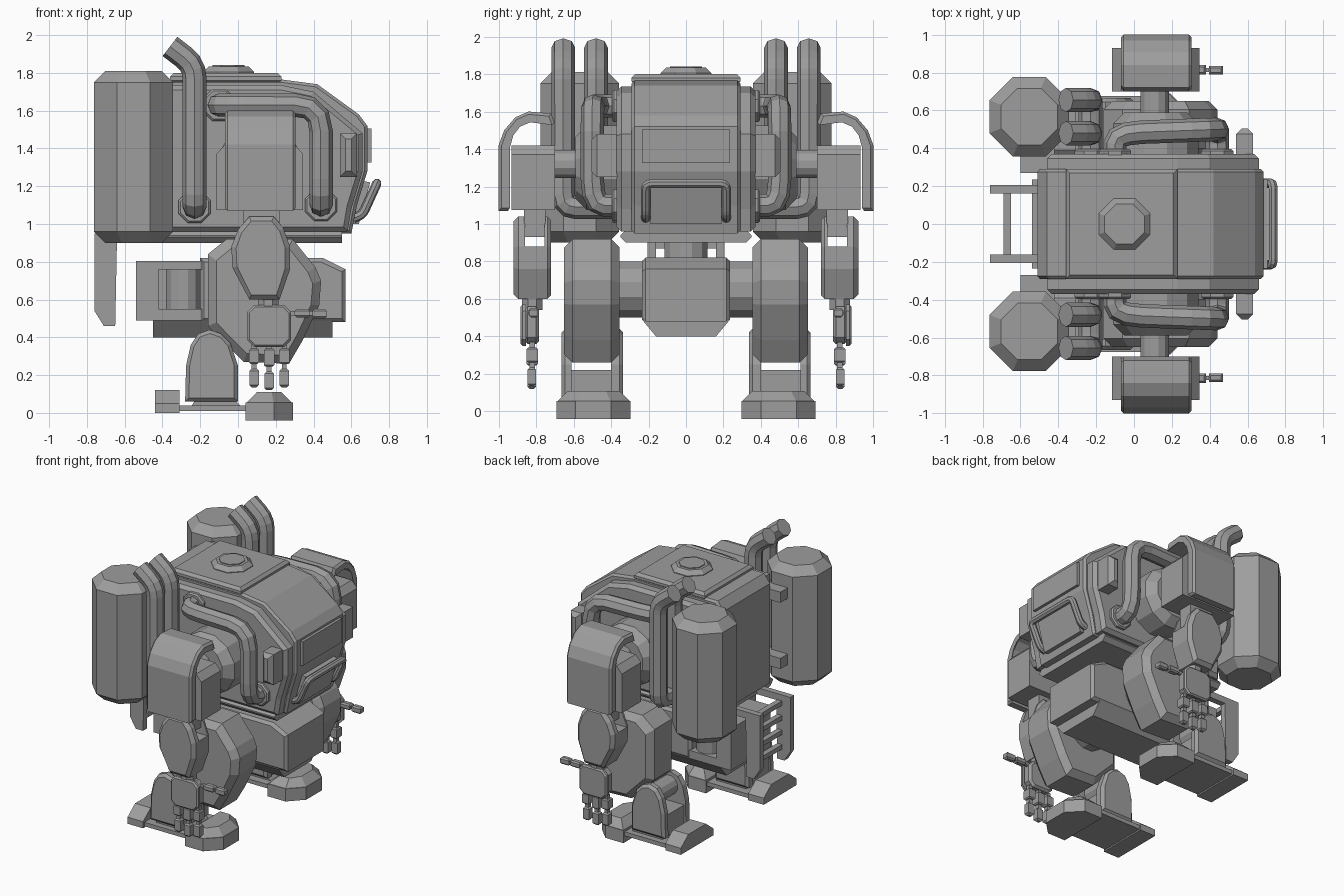
import bpy, bmesh, math
from mathutils import Vector

old = bpy.data.objects.get("Cube")
if old:
    bpy.data.objects.remove(old, do_unlink=True)

steel = bpy.data.materials.new("plain_grey")
steel.use_nodes = True
GREY = (0.34, 0.34, 0.34, 1)
steel.diffuse_color = GREY
steel.node_tree.nodes["Principled BSDF"].inputs["Base Color"].default_value = GREY


def finish(name, data, pair):
    data.materials.append(steel)
    ob = bpy.data.objects.new(name, data)
    bpy.context.collection.objects.link(ob)
    if pair:
        m = ob.modifiers.new("other_side", 'MIRROR')
        m.use_axis = (False, True, False)
        m.use_mirror_merge = False
    return ob


def prism(name, pts, axis, lo, hi, c_lo=0.0, c_hi=None, pair=False):
    """Extrude an outline along an axis, with chamfered end caps."""
    c_hi = c_lo if c_hi is None else c_hi
    a0, a1 = min(p[0] for p in pts), max(p[0] for p in pts)
    b0, b1 = min(p[1] for p in pts), max(p[1] for p in pts)
    ca, cb, ha, hb = (a0 + a1) / 2, (b0 + b1) / 2, (a1 - a0) / 2, (b1 - b0) / 2
    rings = [(lo, c_lo)]
    if c_lo:
        rings.append((lo + c_lo, 0))
    if c_hi:
        rings.append((hi - c_hi, 0))
    rings.append((hi, c_hi))
    bm = bmesh.new()
    loops = []
    for t, c in rings:
        loop = []
        for a, b in pts:
            a, b = ca + (a - ca) * (1 - c / ha), cb + (b - cb) * (1 - c / hb)
            co = {'x': (t, a, b), 'y': (a, t, b), 'z': (a, b, t)}[axis]
            loop.append(bm.verts.new(co))
        loops.append(loop)
    n = len(pts)
    for p, q in zip(loops, loops[1:]):
        for i in range(n):
            j = (i + 1) % n
            bm.faces.new((p[i], p[j], q[j], q[i]))
    bm.faces.new(loops[0])
    bm.faces.new(loops[-1])
    bmesh.ops.recalc_face_normals(bm, faces=bm.faces)
    me = bpy.data.meshes.new(name)
    bm.to_mesh(me)
    bm.free()
    return finish(name, me, pair)


def ngon(a, b, r, n=8):
    r /= math.cos(math.pi / n)
    return [(a + r * math.cos(math.tau * (i + .5) / n), b + r * math.sin(math.tau * (i + .5) / n))
            for i in range(n)]


def rect(a0, a1, b0, b1, c=0.0):
    """Rectangle outline with optional cut corners."""
    if not c:
        return [(a0, b0), (a1, b0), (a1, b1), (a0, b1)]
    return [(a0 + c, b0), (a1 - c, b0), (a1, b0 + c), (a1, b1 - c),
            (a1 - c, b1), (a0 + c, b1), (a0, b1 - c), (a0, b0 + c)]


def box(name, x, y, z, c=0.0, pair=False):
    return prism(name, rect(*x, *y), 'z', *z, c, pair=pair)


def tube(name, path, r, pair=False, bend=0.1):
    """Faceted pipe along a path with rounded bends."""
    P = [Vector(p) for p in path]
    pts = [P[0]]
    for a, b, c in zip(P, P[1:], P[2:]):
        u = b + (a - b).normalized() * min(bend, (a - b).length * .45)
        v = b + (c - b).normalized() * min(bend, (c - b).length * .45)
        pts += [u * (1 - t) ** 2 + b * 2 * t * (1 - t) + v * t * t for t in (0, .33, .67, 1)]
    pts.append(P[-1])
    cu = bpy.data.curves.new(name, 'CURVE')
    cu.dimensions = '3D'
    cu.bevel_depth, cu.bevel_resolution, cu.use_fill_caps = r, 2, True
    s = cu.splines.new('POLY')
    s.points.add(len(pts) - 1)
    s.use_smooth = False
    for sp, p in zip(s.points, pts):
        sp.co = (*p, 1)
    return finish(name, cu, pair)


# Hull: raised centre, wider sides, floor and roof
core = [(-.51, .95), (.6, .95), (.63, 1.1), (.685, 1.28), (.685, 1.52), (.64, 1.58), (.42, 1.74),
        (.23, 1.765), (-.46, 1.765), (-.51, 1.7)]
side = [(-.46, .96), (.58, .96), (.6, 1.08), (.66, 1.28), (.66, 1.48), (.4, 1.7), (.23, 1.735),
        (-.46, 1.735)]
prism("hull_core", core, 'y', -.29, .29, .015)
prism("hull_sides", side, 'y', -.37, .37, .025)
prism("hull_floor", rect(-.35, .35, .9, .97, .03), 'x', -.48, .55)
box("roof_plate", (-.36, .23), (-.29, .29), (1.74, 1.8), .02)
prism("hatch_rim", ngon(-.05, 0, .135), 'z', 1.78, 1.835, 0, .03)
prism("hatch_lid", ngon(-.05, 0, .085), 'z', 1.8, 1.841)

# Front window, lower grille and grab bar
box("window_panel", (.67, .706), (-.235, .235), (1.325, 1.505))
prism("grille_panel", [(.6, 1.0), (.64, 1.0), (.7, 1.22), (.6, 1.24)], 'y', -.19, .19)
tube("grab_bar", [(.61, -.215, 1.03), (.66, -.215, 1.05), (.735, -.215, 1.215),
                  (.735, .215, 1.215), (.66, .215, 1.05), (.61, .215, 1.03)], .025, bend=.03)
prism("side_lamp", rect(.54, .63, 1.25, 1.48), 'y', .36, .505, 0, .03, True)

# Side hoses and exhaust pipes with collars
tube("side_hose", [(-.1, .35, 1.63), (-.1, .48, 1.63), (.44, .5, 1.63), (.44, .5, 1.1),
                   (.44, .35, 1.1)], .062, True, .14)
for x, z in ((-.1, 1.63), (.44, 1.1), (-.23, 1.09)):
    prism("pipe_collar", ngon(x, z, .085), 'y', .36, .395, 0, .01, True)
for y in (.48, .655):
    tube("exhaust_pipe", [(-.23, .35, 1.09), (-.23, y, 1.09), (-.23, y, 1.84), (-.36, y, 1.94)],
         .064, True, .07)

# Rear tanks and their brackets
prism("rear_tank", ngon(-.553, .567, .21), 'z', .9, 1.81, .06, pair=True)
for z in (1.08, 1.58):
    box("tank_bracket", (-.6, -.42), (.27, .4), (z, z + .08), pair=True)

# Rear ladder
rail = [(-.76, .95), (-.64, .95), (-.65, .46), (-.71, .46), (-.76, .54)]
prism("ladder_rail", rail, 'y', .16, .205, pair=True)
box("ladder_mount", (-.76, -.48), (.16, .205), (.9, .95), pair=True)
for i in range(4):
    z = .54 + i * .11
    box("ladder_rung", (-.69, -.65), (-.17, .17), (z, z + .035))

# Waist and pelvis
prism("waist", ngon(.06, 0, .115, 12), 'z', .78, .92)
pelvis = [(-.48, .48), (-.43, .4), (.48, .4), (.57, .48), (.57, .76), (.45, .82), (-.2, .82),
          (-.2, .48)]
prism("pelvis_front", [(-.2, .48), (.57, .48), (.57, .76), (.45, .82), (-.2, .82)], 'y',
      -.235, .235, .02)
prism("pelvis_keel", [(-.235, .49), (-.16, .4), (.16, .4), (.235, .49)], 'x', -.45, .5)
box("pelvis_rear", (-.54, -.42), (-.235, .235), (.49, .805))
box("pelvis_spine", (-.45, -.15), (-.12, .12), (.5, .8))
for z0, z1 in ((.49, .55), (.76, .805)):
    box("rear_frame", (-.43, -.19), (-.235, .235), (z0, z1))
prism("rear_roller", ngon(-.29, .13, .09, 12), 'z', .54, .77, pair=True)
prism("hip_axle", ngon(.12, .65, .15, 12), 'y', .2, .37, pair=True)

# Legs
thigh = [(-.16, .46), (.03, .27), (.27, .26), (.34, .38), (.43, .57), (.44, .7), (.41, .77),
         (.29, .92), (-.06, .92), (-.16, .84)]
prism("thigh", thigh, 'y', .355, .65, .045, pair=True)
shin = [(-.28, .06), (0, .06), (0, .25), (-.04, .37), (-.09, .42), (-.15, .44), (-.21, .42),
        (-.25, .36), (-.275, .25)]
prism("shin_outer", shin, 'y', .61, .665, 0, .02, True)
prism("shin_inner", shin, 'y', .335, .4, .02, 0, True)
box("shin_core", (-.265, -.01), (.39, .62), (.06, .22), pair=True)
prism("knee_axle", ngon(-.14, .34, .07, 12), 'y', .39, .62, pair=True)

# Feet
box("foot_plate", (-.33, .08), (.31, .675), (.01, .04), pair=True)
prism("heel", [(.3, 0), (.69, 0), (.69, .05), (.6, .12), (.39, .12), (.3, .05)], 'x', -.44, -.31,
      pair=True)
toe = [(.04, .295), (.19, .295), (.29, .4), (.29, .59), (.19, .69), (.04, .69)]
prism("toe_base", toe, 'z', 0, .055, pair=True)
prism("toe_top", toe, 'z', -.04, .11, 0, .06, True)
prism("ankle", [(-.25, .03), (.02, .03), (-.03, .08), (-.22, .08)], 'y', .37, .63, pair=True)

# Shoulders: drum, axle, box and arched guard
prism("shoulder_drum", ngon(.115, 1.3, .225, 12), 'y', .36, .59, 0, .06, True)
prism("shoulder_axle", ngon(.11, 1.32, .075, 12), 'y', .5, .75, pair=True)
prism("shoulder_box", [(-.115, 1.075), (.345, 1.075), (.345, 1.37), (.3, 1.42), (-.07, 1.42),
                       (-.115, 1.37)], 'y', .7, .93, pair=True)
arch = [(1, 1.07), (1, 1.42), (.97, 1.5), (.91, 1.57), (.84, 1.6), (.72, 1.59), (.7, 1.54),
        (.83, 1.555), (.89, 1.53), (.93, 1.48), (.95, 1.41), (.95, 1.07)]
prism("shoulder_guard", arch, 'x', -.07, .305, .015, pair=True)

# Arms
arm = [(.06, 1.04), (.19, 1.04), (.24, .98), (.275, .88), (.275, .76), (.22, .6), (.06, .6),
       (-.03, .77), (-.035, .88), (.0, .97)]
prism("arm_outer", arm, 'y', .86, .92, 0, .025, True)
prism("arm_inner", arm, 'y', .72, .755, .02, 0, True)
prism("arm_core", [p for p in arm if p[1] < .89], 'y', .75, .865, pair=True)
box("elbow_pin", (.03, .22), (.75, .865), (.93, 1.09), pair=True)
prism("wrist", ngon(.16, .82, .055), 'z', .54, .61, pair=True)

# Hands
prism("palm", rect(.06, .27, .36, .56, .035), 'y', .785, .86, .015, pair=True)
prism("hand_plate", rect(.05, .28, .35, .57, .035), 'y', .855, .882, 0, .01, True)
for x, drop in ((.085, 0), (.165, .015), (.245, 0)):
    box("finger_joint", (x - .013, x + .013), (.805, .835), (.2, .37), pair=True)
    box("finger_upper", (x - .027, x + .027), (.79, .85), (.26 - drop, .34), .008, True)
    box("finger_tip", (x - .025, x + .025), (.8, .845), (.135 - drop, .235 - drop), .012, True)
box("thumb_joint", (.26, .42), (.803, .825), (.515, .54), pair=True)
box("thumb_base", (.3, .38), (.79, .84), (.505, .55), .01, True)
box("thumb_tip", (.395, .47), (.79, .835), (.5, .55), .01, True)
